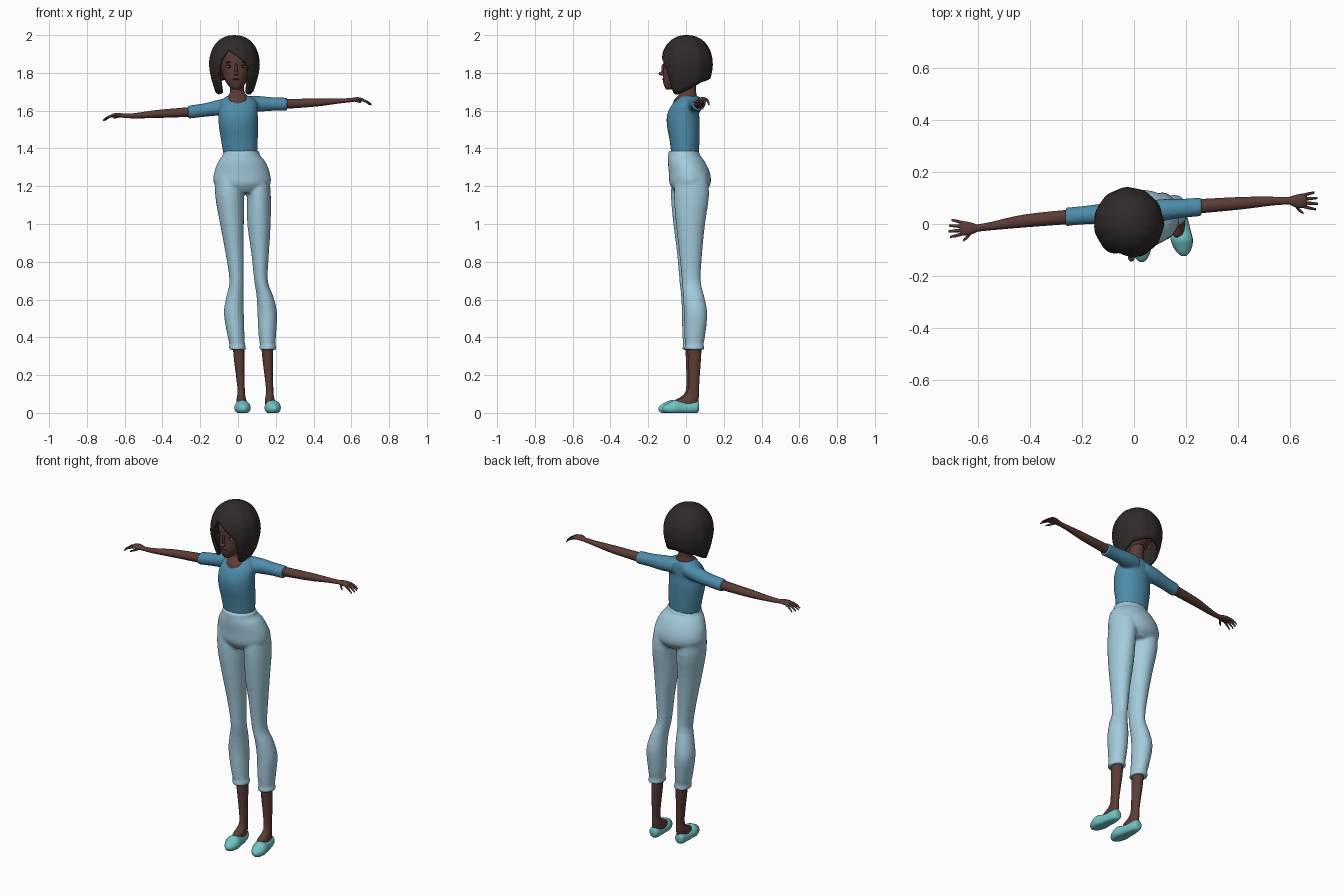
import bpy, bmesh, math
from mathutils import Vector, Matrix


def mat(name, rgb):
    m = bpy.data.materials.new(name)
    m.diffuse_color = (*rgb, 1)
    return m


SKIN = mat("brown skin", (0.105, 0.045, 0.036))
HAIR = mat("dark hair", (0.030, 0.023, 0.023))
SHIRT = mat("blue shirt", (0.075, 0.26, 0.40))
PANTS = mat("pale blue trousers", (0.37, 0.60, 0.72))
SHOE = mat("aqua shoes", (0.17, 0.55, 0.55))
LIPS = mat("dark lips", (0.085, 0.025, 0.025))
WHITE = mat("eye white", (0.40, 0.34, 0.30))


def finish(name, bm, material, angle=50):
    bmesh.ops.recalc_face_normals(bm, faces=bm.faces)
    me = bpy.data.meshes.new(name)
    bm.to_mesh(me)
    bm.free()
    me.materials.append(material)
    ob = bpy.data.objects.new(name, me)
    bpy.context.collection.objects.link(ob)
    bpy.ops.object.select_all(action='DESELECT')
    ob.select_set(True)
    bpy.context.view_layer.objects.active = ob
    bpy.ops.object.shade_smooth_by_angle(angle=math.radians(angle))
    return ob


def spline(rings, steps):
    """Catmull-Rom interpolation of (x, y, z, ra, rb) sections."""
    out = []
    for i in range(len(rings) - 1):
        p = [rings[max(0, min(len(rings) - 1, i + k))] for k in (-1, 0, 1, 2)]
        for s in range(steps):
            t = s / steps
            out.append([0.5 * (2 * b + (c - a) * t + (2 * a - 5 * b + 4 * c - d) * t * t
                               + (3 * b - a - 3 * c + d) * t ** 3) for a, b, c, d in zip(*p)])
    return out + [list(rings[-1])]


def loft(bm, rings, axis='Z', n=20, steps=3, floor=-1):
    """Skin elliptical sections that lie square to the axis, capped at both ends."""
    loops = []
    for x, y, z, ra, rb in spline(rings, steps):
        loop = []
        for k in range(n):
            a = 2 * math.pi * k / n
            u, v = max(ra, .001) * math.cos(a), max(rb, .001) * math.sin(a)
            co = {'Z': (x + u, y + v, z), 'X': (x, y + u, z + v), 'Y': (x + u, y, z + v)}[axis]
            loop.append(bm.verts.new((co[0], co[1], max(co[2], floor))))
        loops.append(loop)
    for a, b in zip(loops, loops[1:]):
        for k in range(n):
            bm.faces.new((a[k], a[(k + 1) % n], b[(k + 1) % n], b[k]))
    bm.faces.new(loops[0])
    bm.faces.new(loops[-1])


def blob(name, loc, size, material, tilt=0):
    bm = bmesh.new()
    bmesh.ops.create_uvsphere(bm, u_segments=14, v_segments=10, radius=1,
                              matrix=Matrix.Translation(loc) @ Matrix.Rotation(tilt, 4, 'Y') @ Matrix.Diagonal((*size, 1)))
    return finish(name, bm, material)


def fuse(ob, voxel):
    """Blend overlapping lofts into one skin."""
    r = ob.modifiers.new("fuse", 'REMESH')
    r.mode, r.voxel_size, r.use_smooth_shade = 'VOXEL', voxel, True
    s = ob.modifiers.new("soften", 'SMOOTH')
    s.factor, s.iterations = 0.5, 4


# Trousers: pelvis and two legs
bm = bmesh.new()
loft(bm, [(.018, -.012, 1.388, .095, .081), (.018, -.010, 1.365, .098, .084),
          (.020, .002, 1.33, .125, .098), (.021, .018, 1.27, .148, .109),
          (.023, .022, 1.21, .148, .108), (.028, .02, 1.165, .09, .075)], n=32)
loft(bm, [(-.05, .012, 1.26, .068, .085), (-.045, .013, 1.15, .076, .093), (-.032, .009, 1.0, .063, .076),
          (-.018, .012, .85, .049, .060), (-.007, .016, .70, .038, .051), (-.015, .030, .62, .046, .056),
          (-.022, .040, .53, .053, .062), (-.012, .036, .42, .046, .056), (-.004, .034, .36, .041, .049),
          (-.003, .034, .350, .045, .053), (-.003, .034, .334, .045, .053)], n=24)
loft(bm, [(.095, .028, 1.26, .07, .085), (.110, .029, 1.15, .064, .093), (.111, .024, 1.0, .062, .077),
          (.117, .025, .85, .047, .061), (.122, .028, .70, .036, .050), (.142, .040, .62, .044, .056),
          (.155, .051, .53, .052, .062), (.155, .047, .42, .047, .056), (.157, .044, .36, .041, .049),
          (.158, .044, .350, .045, .053), (.158, .044, .334, .045, .053)], n=24)
fuse(finish("trousers", bm, PANTS), .008)

# Shirt: torso and short sleeves
bm = bmesh.new()
loft(bm, [(.012, -.005, 1.372, .090, .073), (.007, -.008, 1.45, .098, .080), (.002, -.014, 1.52, .104, .087),
          (.001, -.015, 1.58, .104, .085), (.003, -.002, 1.63, .100, .074), (.003, .010, 1.66, .085, .058),
          (.003, .014, 1.678, .062, .045)], n=32)
loft(bm, [(-.03, .030, 1.63, .048, .042), (-.10, .038, 1.617, .043, .042), (-.18, .035, 1.603, .036, .036),
          (-.265, .027, 1.592, .036, .035)], 'X')
loft(bm, [(.03, .040, 1.637, .048, .042), (.11, .053, 1.636, .043, .042), (.18, .060, 1.635, .037, .036),
          (.26, .066, 1.634, .036, .035)], 'X')
fuse(finish("shirt", bm, SHIRT), .007)

# Arms and hands
ARMS = {
    "left": [(-.22, .030, 1.595, .028, .027), (-.42, .012, 1.583, .025, .022),
             (-.55, -.008, 1.573, .016, .014), (-.607, -.016, 1.573, .014, .011)],
    "right": [(.22, .066, 1.634, .028, .027), (.41, .080, 1.643, .024, .022),
              (.53, .088, 1.651, .017, .014), (.60, .090, 1.656, .014, .011)]}
for side, rings in ARMS.items():
    s = -1 if side == "left" else 1
    wx, wy, wz = rings[-1][:3]
    bm = bmesh.new()
    loft(bm, rings, 'X', n=14, steps=4)
    loft(bm, [(wx - s * .004, wy, wz, .014, .011), (wx + s * .03, wy - .002, wz + .004, .026, .012),
              (wx + s * .058, wy, wz + .001, .027, .010), (wx + s * .066, wy, wz - .001, .020, .006)], 'X', n=14)
    for i, length in enumerate((.036, .046, .048, .042)):
        o = .021 - .0145 * i
        loft(bm, [(wx + s * .055, wy + o, wz + .001, .007, .007),
                  (wx + s * (.055 + length * .6), wy + o * 1.3, wz - .008, .006, .006),
                  (wx + s * (.060 + length), wy + o * 1.5, wz - .024, .004, .004)], 'X', n=8)
    loft(bm, [(wx + s * .018, wy - .012, wz, .009, .008), (wx + s * .035, wy - .034, wz - .006, .008, .007),
              (wx + s * .052, wy - .048, wz - .012, .004, .004)], 'X', n=8)
    finish(side + "_arm", bm, SKIN)

# Lower legs with feet, and slip-on shoes
for side, dx, dy, heel, toe in (("left", 0, 0, (.012, .054), (.030, -.146)),
                                ("right", .151, .011, (.168, .070), (.192, -.124))):
    bm = bmesh.new()
    loft(bm, [(.003 + dx, .034 + dy, .42, .030, .036), (.005 + dx, .034 + dy, .32, .030, .036),
              (.012 + dx, .032 + dy, .20, .023, .030), (.017 + dx, .028 + dy, .12, .019, .029),
              (.017 + dx, .017 + dy, .088, .022, .040), (.018 + dx, -.006 + dy, .062, .027, .060),
              (.019 + dx, -.010 + dy, .035, .026, .060)])
    finish(side + "_lower_leg", bm, SKIN)
    bm = bmesh.new()
    rings = []
    for f, w, z, h in ((0, .017, .034, .018), (.06, .028, .030, .032), (.3, .034, .024, .032),
                       (.5, .039, .026, .034), (.66, .043, .028, .040), (.82, .036, .024, .031),
                       (.94, .022, .022, .020), (1, .008, .022, .008)):
        rings.append((heel[0] + (toe[0] - heel[0]) * f, heel[1] + (toe[1] - heel[1]) * f, z, w, h))
    loft(bm, rings, 'Y', floor=0)
    finish(side + "_shoe", bm, SHOE)

# Neck and head
bm = bmesh.new()
loft(bm, [(0, -.002, 1.635, .058, .068), (0, .000, 1.662, .062, .060), (-.002, .010, 1.685, .046, .046),
          (-.005, .012, 1.71, .037, .041), (-.008, .012, 1.80, .040, .045)], n=24)
finish("neck", bm, SKIN)
bm = bmesh.new()
loft(bm, [(-.008, -.082, 1.712, .016, .022), (-.009, -.062, 1.727, .037, .052), (-.01, -.037, 1.76, .059, .086),
          (-.01, -.010, 1.80, .074, .110), (-.01, .000, 1.84, .081, .119), (-.01, .000, 1.89, .081, .119),
          (-.01, .006, 1.94, .068, .095), (-.01, .008, 1.97, .03, .04)], n=28)
finish("head", bm, SKIN)

# Face details
blob("nose_tip", (-.01, -.128, 1.796), (.013, .017, .011), SKIN)
blob("nose_bridge", (-.01, -.118, 1.82), (.008, .013, .030), SKIN)
blob("upper_lip", (-.01, -.117, 1.766), (.020, .009, .005), LIPS)
blob("lower_lip", (-.01, -.113, 1.758), (.016, .010, .006), LIPS)
for side, s in (("left", -1), ("right", 1)):
    x = -.01 + s * .036
    blob(side + "_eye", (x, -.104, 1.833), (.015, .007, .0065), WHITE)
    blob(side + "_iris", (x, -.109, 1.833), (.006, .004, .0062), HAIR)
    blob(side + "_eyelid", (x, -.106, 1.840), (.017, .007, .0025), HAIR)
    blob(side + "_brow", (x + s * .002, -.106, 1.857), (.019, .006, .003), HAIR, s * .12)
    blob(side + "_ear", (-.01 + s * .082, .015, 1.815), (.009, .020, .030), SKIN)

# Bob hair: a shell whose lower edge follows the fringe, cheeks and nape
EDGE = [(-180, 1.775), (-130, 1.75), (-95, 1.71), (-62, 1.685), (-46, 1.69), (-40, 1.80), (-33, 1.86),
        (-18, 1.925), (-8, 1.915), (10, 1.885), (28, 1.855), (38, 1.82), (44, 1.70), (50, 1.685),
        (62, 1.685), (95, 1.71), (130, 1.75), (180, 1.775)]


def edge_height(deg):
    for (a, za), (b, zb) in zip(EDGE, EDGE[1:]):
        if a <= deg <= b:
            return za + (zb - za) * (deg - a) / (b - a)


def spread(z):
    if z > 1.84:
        return max(0, 1 - ((z - 1.84) / .16) ** 2.2) ** (1 / 2.2)
    return 1 - .28 * ((1.84 - z) / .15) ** 1.5


bm = bmesh.new()
N, M = 90, 16
pole = bm.verts.new((-.018, .012, 2.0))
cols = []
for k in range(N):
    deg = -180 + 360 * k / N
    a = math.radians(deg)
    low = edge_height(deg)
    col = []
    for j in range(1, M + 1):
        z = 2.0 - (2.0 - low) * (j / M) ** 1.7
        r = spread(z) * (1 + .010 * math.cos(11 * a + 2))
        col.append(bm.verts.new((-.020 + .134 * r * math.sin(a), .004 - .137 * r * math.cos(a), z)))
    cols.append(col)
for k in range(N):
    a, b = cols[k], cols[(k + 1) % N]
    bm.faces.new((pole, a[0], b[0]))
    for j in range(M - 1):
        bm.faces.new((a[j], a[j + 1], b[j + 1], b[j]))
hair = finish("hair", bm, HAIR)
solid = hair.modifiers.new("thickness", 'SOLIDIFY')
solid.thickness, solid.offset = .018, -1
